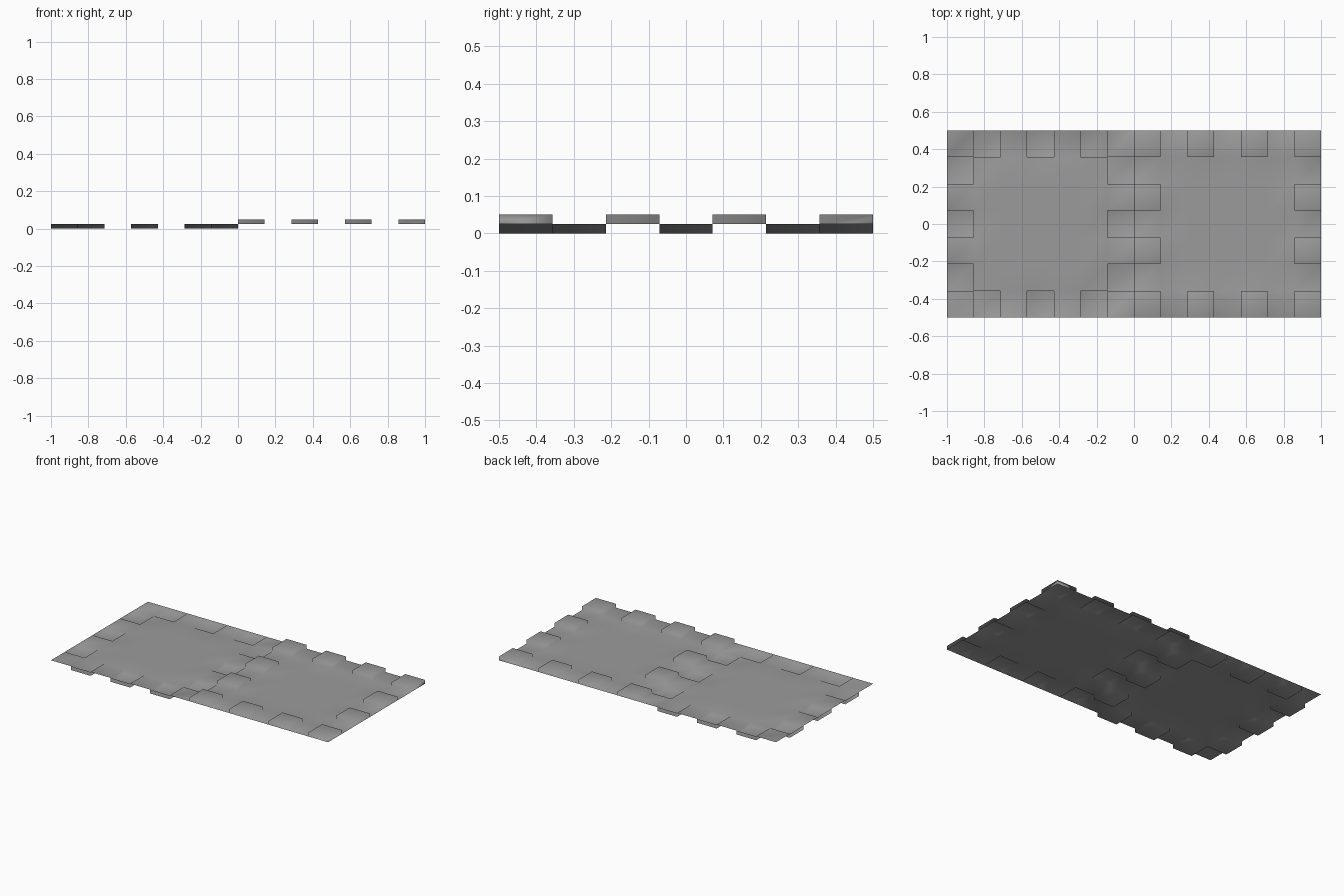
import bpy, bmesh

if "Cube" in bpy.data.objects:
    bpy.data.objects.remove(bpy.data.objects["Cube"])

N = 7            # cells along each square half
CELL = 1 / N
MID = 0.025      # height of the sheet; tabs rise or drop by the same amount

bm = bmesh.new()
cache = {}


def vert(i, j, z):
    """Shared grid vertex at a given height."""
    key = (i, j, z)
    if key not in cache:
        cache[key] = bm.verts.new((-1 + i * CELL, -0.5 + j * CELL, z))
    return cache[key]


def cell(i, j, z):
    """One sheet cell; walls are added where it is a raised or lowered tab."""
    ring = [(i, j), (i + 1, j), (i + 1, j + 1), (i, j + 1)]
    bm.faces.new([vert(*p, z) for p in ring])
    if z != MID:
        for p, q in zip(ring, ring[1:] + ring[:1]):
            bm.faces.new((vert(*p, MID), vert(*q, MID), vert(*q, z), vert(*p, z)))


# two squares whose alternate rim cells drop (left) or rise (right)
for i in range(2 * N):
    for j in range(N):
        a = i % N
        z = MID
        if a in (0, N - 1) or j in (0, N - 1):
            odd = (a + j) % 2 == 1
            if i < N and odd:
                z = 0.0
            elif i >= N and not odd:
                z = 2 * MID
        cell(i, j, z)

mesh = bpy.data.meshes.new("tabbed_panel")
bm.to_mesh(mesh)
bm.free()
mesh.shade_smooth()
panel = bpy.data.objects.new("tabbed_panel", mesh)
bpy.context.collection.objects.link(panel)

# soft shading dominated by the large flat faces
mod = panel.modifiers.new("soft_normals", 'WEIGHTED_NORMAL')
mod.mode = 'FACE_AREA'

# dark grey surface
grey = bpy.data.materials.new("dark_grey")
grey.diffuse_color = (0.33, 0.33, 0.33, 1)
grey.use_nodes = True
grey.node_tree.nodes["Principled BSDF"].inputs["Base Color"].default_value = grey.diffuse_color
mesh.materials.append(grey)
